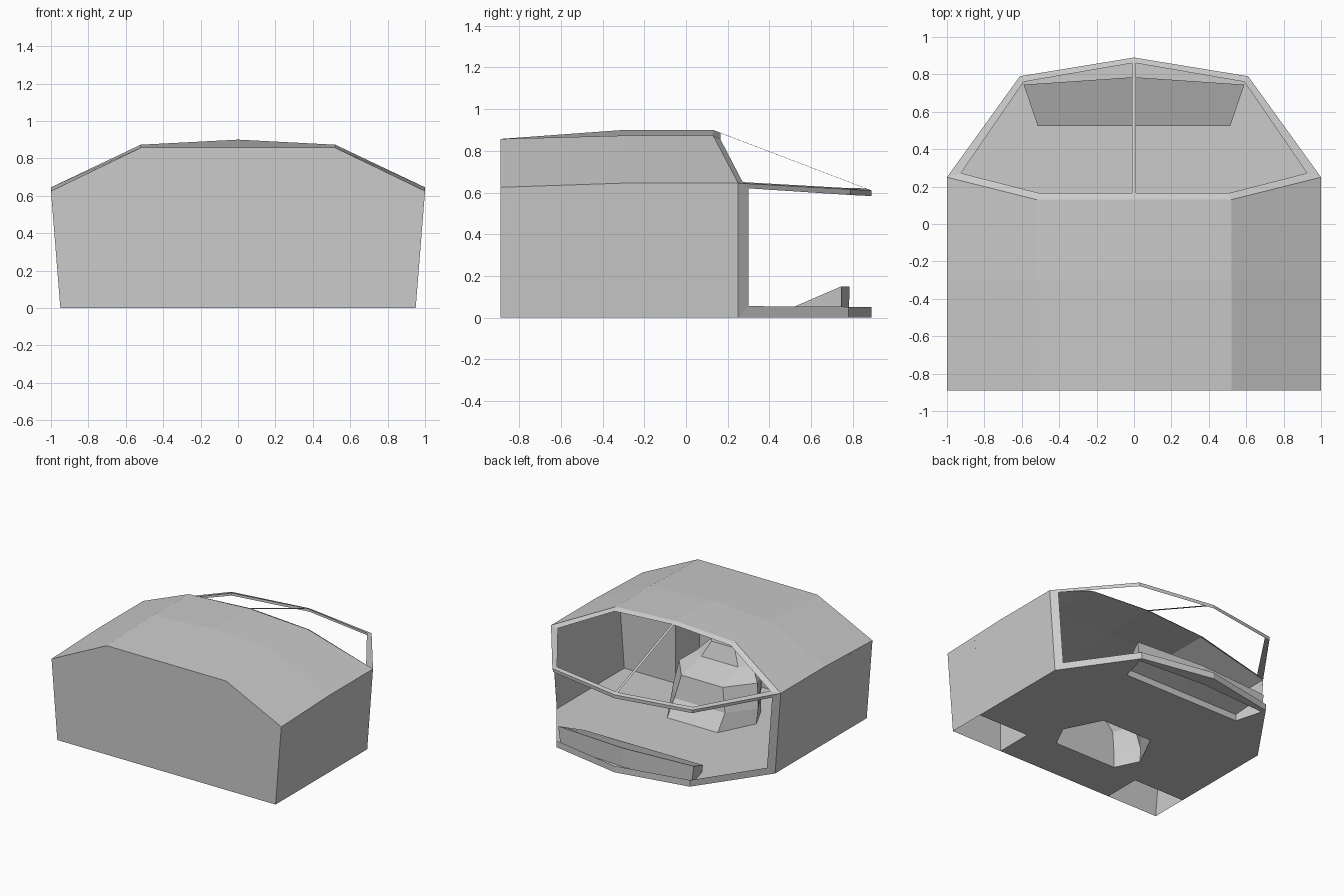
import bpy, bmesh

if "Cube" in bpy.data.objects:
    bpy.data.objects.remove(bpy.data.objects["Cube"])


def mirrored(name, verts, faces):
    """Half model (x >= 0) mirrored across x = 0."""
    me = bpy.data.meshes.new(name)
    me.from_pydata(verts, [], faces)
    bm = bmesh.new()
    bm.from_mesh(me)
    bmesh.ops.recalc_face_normals(bm, faces=bm.faces)
    bm.to_mesh(me)
    bm.free()
    ob = bpy.data.objects.new(name, me)
    bpy.context.collection.objects.link(ob)
    m = ob.modifiers.new("mirror", 'MIRROR')
    m.use_clip = True
    return ob


def strips(rows, closed=False):
    """Quads between rows of equal length."""
    n = len(rows[0])
    verts = [p for r in rows for p in r]
    faces = []
    for i in range(len(rows) - 1):
        for j in range(n if closed else n - 1):
            k = (j + 1) % n
            faces.append((i * n + j, i * n + k, i * n + n + k, i * n + n + j))
    return verts, faces


# roof and side walls, with the flat end wall
end = [(0, -.89, .857), (.52, -.89, .857), (1, -.89, .625), (.95, -.89, 0)]
mid = [(0, -.3, .9), (.52, -.3, .873), (1, -.3, .645), (.95, -.3, 0)]
rim = [(0, .13, .9), (.52, .13, .873), (1, .25, .645), (.95, .25, 0)]
v, f = strips([end, mid, rim])
v.append((0, -.89, 0))
f.append((0, 1, 2, 3, len(v) - 1))
mirrored("cabin_shell", v, f)

# upper window frame with thin centre bar
outer = [(0, .13, .9), (.52, .13, .873), (1, .25, .645), (.61, .79, .615), (0, .89, .61)]
inner = [(.01, .165, .885), (.505, .165, .855), (.925, .272, .65), (.59, .76, .622), (.01, .86, .62)]
v, f = strips([outer, inner], closed=True)
mirrored("upper_window_frame", v, f)

# lower window frame: belt, side post and sill
outer = [(0, .89, .61), (.61, .79, .615), (1, .25, .645), (.95, .25, 0), (.58, .78, 0), (0, .89, 0)]
inner = [(0, .89, .583), (.605, .787, .588), (.96, .3, .62), (.915, .3, .055), (.583, .78, .052), (0, .89, .05)]
v, f = strips([outer, inner])
mirrored("lower_window_frame", v, f)

# floor, open under the boxes, seat and foot rest
floor = [(0, -.89), (.505, -.89), (.505, -.59), (.95, -.59), (.95, .25), (.58, .78), (0, .89),
         (0, .78), (.57, .745), (.51, .53), (0, .53), (0, -.08), (.22, -.08), (.36, -.36),
         (.27, -.545), (0, -.545)]
# split so each piece is a simple outline
pts = [(x, y, 0) for x, y in floor]
mirrored("floor", pts, [(0, 1, 2, 14, 15), (2, 3, 4, 13, 14), (4, 9, 10, 11, 12, 13),
                        (4, 5, 8, 9), (5, 6, 7, 8)])

# rear corner boxes
H = .62
v, f = strips([[(.505, -.89, z), (.505, -.59, z), (.95 + z * .079, -.59, z)] for z in (0, H)])
v.append((.95 + H * .079, -.89, H))
f.append((3, 4, 5, 6))
mirrored("corner_box", v, f)

# faceted seat: front y, middle y, back y, three half widths, height
tiers = [(-.08, -.36, -.545, .22, .36, .27, 0),
         (-.17, -.37, -.545, .22, .37, .27, .12),
         (-.2, -.4, -.56, .18, .34, .27, .3),
         (-.42, -.48, -.57, .16, .25, .22, .37),
         (-.46, -.5, -.58, .1, .13, .12, .49)]
rows = [[(0, a, z), (p, a, z), (q, b, z), (r, c, z), (0, c, z)] for a, b, c, p, q, r, z in tiers]
v, f = strips(rows)
f.append(tuple(range(len(v) - 5, len(v))))
mirrored("seat", v, f)

# sloping foot rest with a small step
v, f = strips([[(0, .53, 0), (.51, .53, 0)], [(0, .525, .055), (.515, .525, .055)],
               [(0, .785, .15), (.59, .745, .15)], [(0, .78, 0), (.57, .745, 0)]])
f.append((1, 3, 5, 7))
mirrored("foot_rest", v, f)
